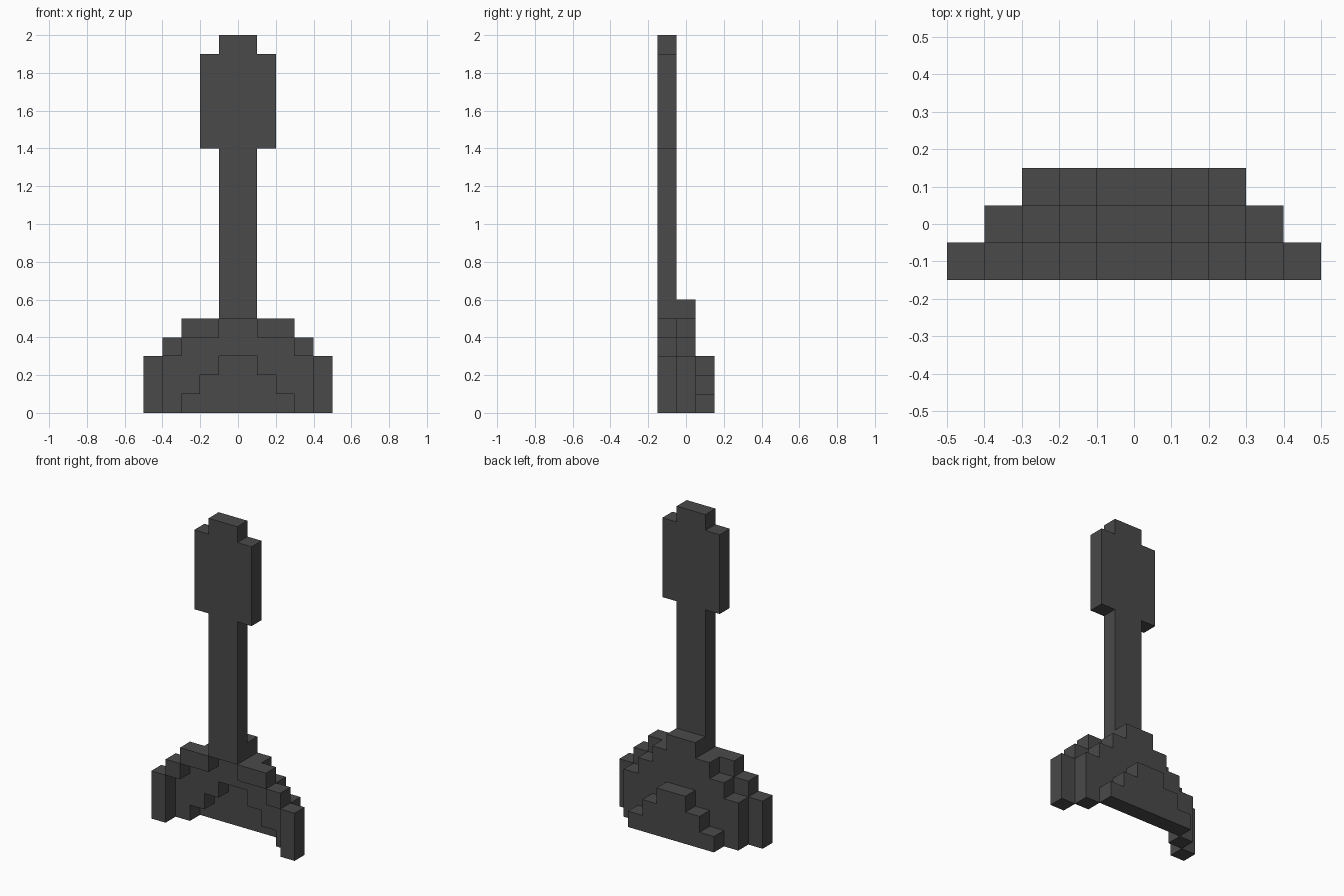
import bpy, bmesh

if "Cube" in bpy.data.objects:
    bpy.data.objects.remove(bpy.data.objects["Cube"])

mat = bpy.data.materials.new("dark grey")
mat.diffuse_color = (0.068, 0.068, 0.068, 1)
mat.use_nodes = True
mat.node_tree.nodes["Principled BSDF"].inputs["Base Color"].default_value = mat.diffuse_color


def slab(name, outlines, y):
    """Extrude flat x/z outlines into one 0.1 thick block layer starting at y."""
    bm = bmesh.new()
    for pts in outlines:
        face = bm.faces.new([bm.verts.new((x, y, z)) for x, z in pts])
        ext = bmesh.ops.extrude_face_region(bm, geom=[face], use_keep_orig=True)
        moved = [v for v in ext["geom"] if isinstance(v, bmesh.types.BMVert)]
        bmesh.ops.translate(bm, verts=moved, vec=(0, 0.1, 0))
    bmesh.ops.recalc_face_normals(bm, faces=bm.faces)
    me = bpy.data.meshes.new(name)
    bm.to_mesh(me)
    bm.free()
    me.materials.append(mat)
    ob = bpy.data.objects.new(name, me)
    bpy.context.collection.objects.link(ob)
    return ob


def mirrored(half):
    """Close a right-hand half outline with its mirror image."""
    return half + [(-x, z) for x, z in reversed(half)]


def rect(x0, x1, z0, z1):
    return [(x0, z0), (x1, z0), (x1, z1), (x0, z1)]


# Handle with wide grip
slab("handle", [mirrored([(.1, .5), (.1, 1.4), (.2, 1.4), (.2, 1.9),
                          (.1, 1.9), (.1, 2)])], -.15)

# Stepped front rim, both sides
rim = [(.1, .3, .4, .5), (.3, .4, .3, .4), (.4, .5, 0, .3)]
slab("front_rim", [rect(s * a, s * b, c, d)
                   for s in (1, -1) for a, b, c, d in rim], -.15)

# Middle arch, open at the bottom
slab("middle_arch", [mirrored([(.1, .3), (.1, .2), (.2, .2), (.2, .1), (.3, .1),
                               (.3, 0), (.4, 0), (.4, .3), (.3, .3), (.3, .4),
                               (.2, .4), (.2, .5), (.1, .5), (.1, .6)][::-1])
                     ], -.05)

# Back of the scoop
slab("scoop_back", [mirrored([(.3, 0), (.3, .1), (.2, .1), (.2, .2),
                              (.1, .2), (.1, .3)])], .05)
